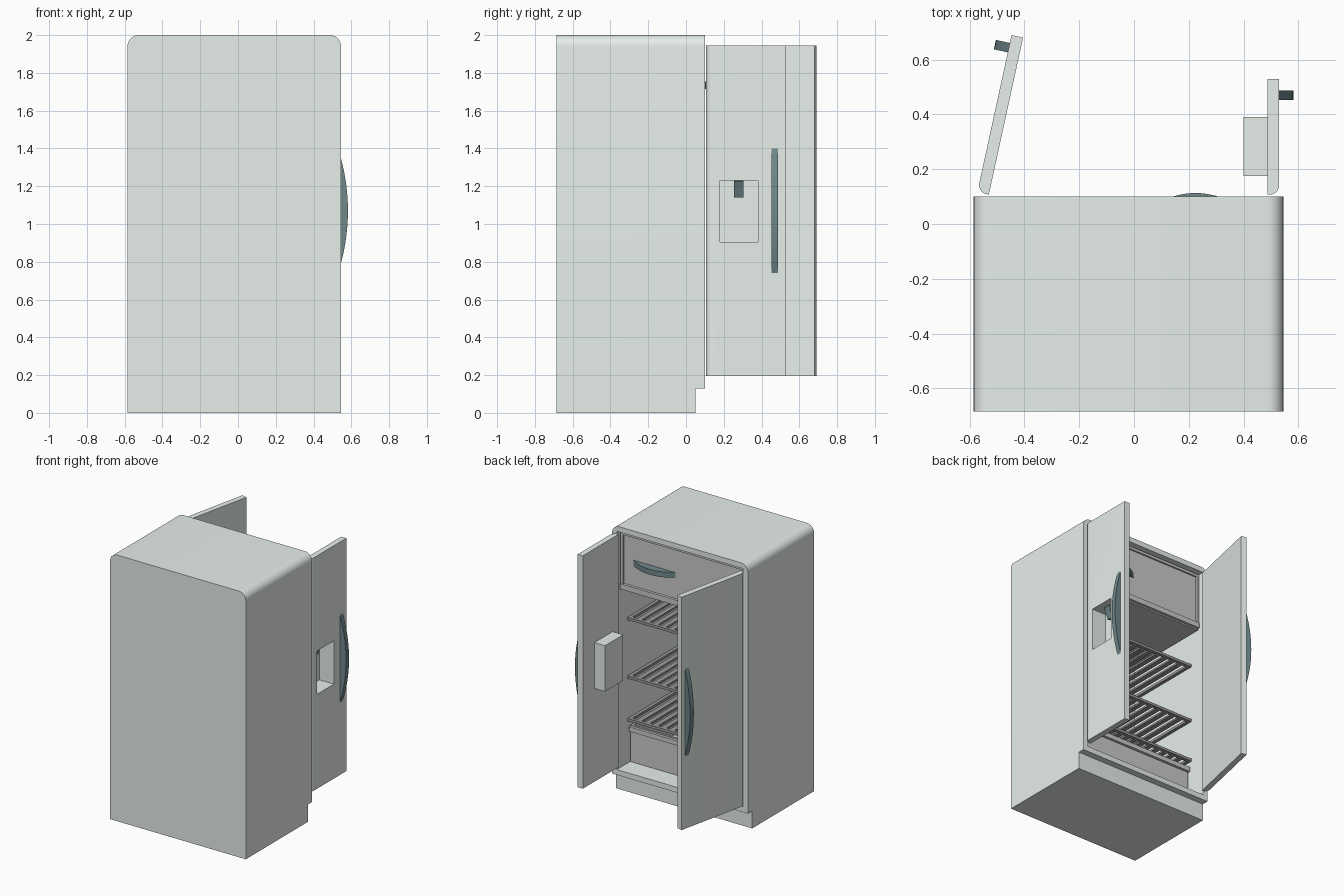
import bpy, bmesh, math
from mathutils import Matrix, Vector

if "Cube" in bpy.data.objects:
    bpy.data.objects.remove(bpy.data.objects["Cube"])


def material(name, rgb):
    m = bpy.data.materials.new(name)
    m.diffuse_color = (*rgb, 1)
    m.use_nodes = True
    m.node_tree.nodes["Principled BSDF"].inputs["Base Color"].default_value = m.diffuse_color
    return m


ENAMEL = material("pale_enamel", (0.80, 0.86, 0.82))
LINER = material("drawer_grey", (0.62, 0.60, 0.60))
RACK = material("rack_grey", (0.33, 0.32, 0.32))
DARK = material("dark_handle", (0.16, 0.25, 0.26))


def make(name, bm, mat=None, M=Matrix(), smooth=False):
    bmesh.ops.transform(bm, matrix=M, verts=bm.verts)
    bmesh.ops.recalc_face_normals(bm, faces=bm.faces)
    me = bpy.data.meshes.new(name)
    bm.to_mesh(me)
    bm.free()
    ob = bpy.data.objects.new(name, me)
    bpy.context.collection.objects.link(ob)
    if mat:
        me.materials.append(mat)
    if smooth:
        bpy.ops.object.select_all(action='DESELECT')
        ob.select_set(True)
        bpy.context.view_layer.objects.active = ob
        bpy.ops.object.shade_smooth_by_angle(angle=math.radians(35))
    return ob


def add_box(bm, x, y, z):
    size = Vector((x[1] - x[0], y[1] - y[0], z[1] - z[0]))
    mid = Vector((sum(x) / 2, sum(y) / 2, sum(z) / 2))
    bmesh.ops.create_cube(bm, size=1, matrix=Matrix.Translation(mid) @ Matrix.Diagonal((*size, 1)))


def box(name, x, y, z, mat=None, M=Matrix()):
    bm = bmesh.new()
    add_box(bm, x, y, z)
    return make(name, bm, mat, M)


def prism(name, pts, z, mat, M=Matrix(), smooth=False):
    bm = bmesh.new()
    face = bm.faces.new([bm.verts.new((px, py, z[0])) for px, py in pts])
    ext = bmesh.ops.extrude_face_region(bm, geom=[face])
    verts = [g for g in ext["geom"] if isinstance(g, bmesh.types.BMVert)]
    bmesh.ops.translate(bm, vec=(0, 0, z[1] - z[0]), verts=verts)
    return make(name, bm, mat, M, smooth)


def cut(ob, cutter):
    cutter.hide_render = True
    cutter.hide_viewport = True
    cutter.display_type = 'WIRE'
    mod = ob.modifiers.new("cut", 'BOOLEAN')
    mod.operation = 'DIFFERENCE'
    mod.solver = 'EXACT'
    mod.object = cutter


def arc(cx, cy, r, a0, a1, n=8):
    return [(cx + r * math.cos(math.radians(a0 + (a1 - a0) * i / n)),
             cy + r * math.sin(math.radians(a0 + (a1 - a0) * i / n))) for i in range(n + 1)]


def bow(half, rise, n=20):
    return [(half * (2 * i / n - 1), rise * (1 - (2 * i / n - 1) ** 2)) for i in range(n + 1)]


# Cabinet: rounded-top profile extruded front to back, hollowed, with toe notch
profile = ([(-0.585, 0), (0.545, 0)] + arc(0.485, 1.94, 0.06, 0, 90)
           + arc(-0.525, 1.94, 0.06, 90, 180))
to_y = Matrix(((1, 0, 0, 0), (0, 0, 1, 0), (0, 1, 0, 0), (0, 0, 0, 1)))
cabinet = prism("cabinet", profile, (-0.685, 0.10), ENAMEL, to_y, True)
cut(cabinet, box("cavity_cutter", (-0.545, 0.505), (-0.645, 0.3), (0.17, 1.96)))
cut(cabinet, box("toe_cutter", (-0.8, 0.8), (0.05, 0.3), (-0.2, 0.13)))


# Doors in local axes: x along the width, y outward, z up
def door(side, origin, angle_dir, normal, width, handle_at):
    M = Matrix(((angle_dir[0], normal[0], 0, origin[0]),
                (angle_dir[1], normal[1], 0, origin[1]),
                (0, 0, 1, 0), (0, 0, 0, 1)))
    pts = [(0, 0), (width, 0), (width, 0.043)] + arc(0.035, 0.008, 0.035, 90, 180)
    slab = prism(side + "_door", pts, (0.195, 1.945), ENAMEL, M, True)
    # bowed pull, arched along z
    H = Matrix(((0, 0, 1, handle_at), (0, 1, 0, 0.043), (1, 0, 0, 1.07), (0, 0, 0, 1)))
    prism(side + "_door_handle", bow(0.33, 0.052), (-0.0175, 0.0175), DARK, M @ H, True)
    return slab, M


door("wide", (-0.53, 0.107), (0.213, 0.977), (-0.977, 0.213), 0.587, 0.54)
narrow, M = door("narrow", (0.487, 0.107), (0, 1), (1, 0), 0.423, 0.363)

# Dispenser: housing behind the narrow door, recess open to the outside
housing = box("dispenser_housing", (0.068, 0.283), (-0.087, 0.0), (0.895, 1.24), ENAMEL, M)
recess = box("recess_cutter", (0.073, 0.275), (-0.078, 0.1), (0.905, 1.23), None, M)
cut(narrow, recess)
cut(housing, recess)
tilt = Matrix.Translation((0.173, -0.02, 1.23)) @ Matrix.Rotation(math.radians(-20), 4, 'X')
box("dispenser_nozzle", (-0.025, 0.025), (-0.018, 0.018), (-0.09, 0.0), DARK, M @ tilt)


# Drawers: open tray with a framed front panel and a projecting rail
def drawer(name, x, y, z, rail):
    bm = bmesh.new()
    t = 0.015
    add_box(bm, x, y, (z[0], z[0] + t))
    add_box(bm, (x[0], x[0] + t), y, z)
    add_box(bm, (x[1] - t, x[1]), y, z)
    add_box(bm, x, (y[0], y[0] + t), z)
    add_box(bm, x, (y[1] - t, y[1]), z)
    make(name, bm, LINER)
    box(name + "_rail", x, (y[1] - 0.02, y[1] + 0.02), rail, LINER)


drawer("freezer_drawer", (-0.535, 0.495), (-0.64, 0.055), (1.51, 1.95), (1.52, 1.56))
drawer("crisper_drawer", (-0.535, 0.495), (-0.64, -0.05), (0.175, 0.45), (0.41, 0.445))

# Raised border on the freezer front
bm = bmesh.new()
for xs, zs in (((-0.535, -0.515), (1.56, 1.95)), ((0.475, 0.495), (1.56, 1.95)),
               ((-0.515, 0.475), (1.93, 1.95))):
    add_box(bm, xs, (0.05, 0.068), zs)
make("freezer_border", bm, LINER)

# Freezer handle, bowed along x
H = Matrix(((1, 0, 0, 0.225), (0, 1, 0, 0.055), (0, 0, 1, 1.735), (0, 0, 0, 1)))
prism("freezer_handle", bow(0.175, 0.058), (-0.02, 0.02), DARK, H, True)

# Slatted racks with a rim
for n, z in enumerate((1.26, 0.82, 0.50)):
    bm = bmesh.new()
    h = (z - 0.01, z + 0.01)
    for xs in ((-0.54, -0.515), (0.475, 0.50)):
        add_box(bm, xs, (-0.64, -0.02), h)
    for ys in ((-0.64, -0.615), (-0.045, -0.02)):
        add_box(bm, (-0.54, 0.50), ys, h)
    for i in range(1, 15):
        c = -0.5275 + 1.015 * i / 15
        add_box(bm, (c - 0.019, c + 0.019), (-0.63, -0.03), (z - 0.007, z + 0.007))
    make("rack_%d" % (n + 1), bm, RACK)
